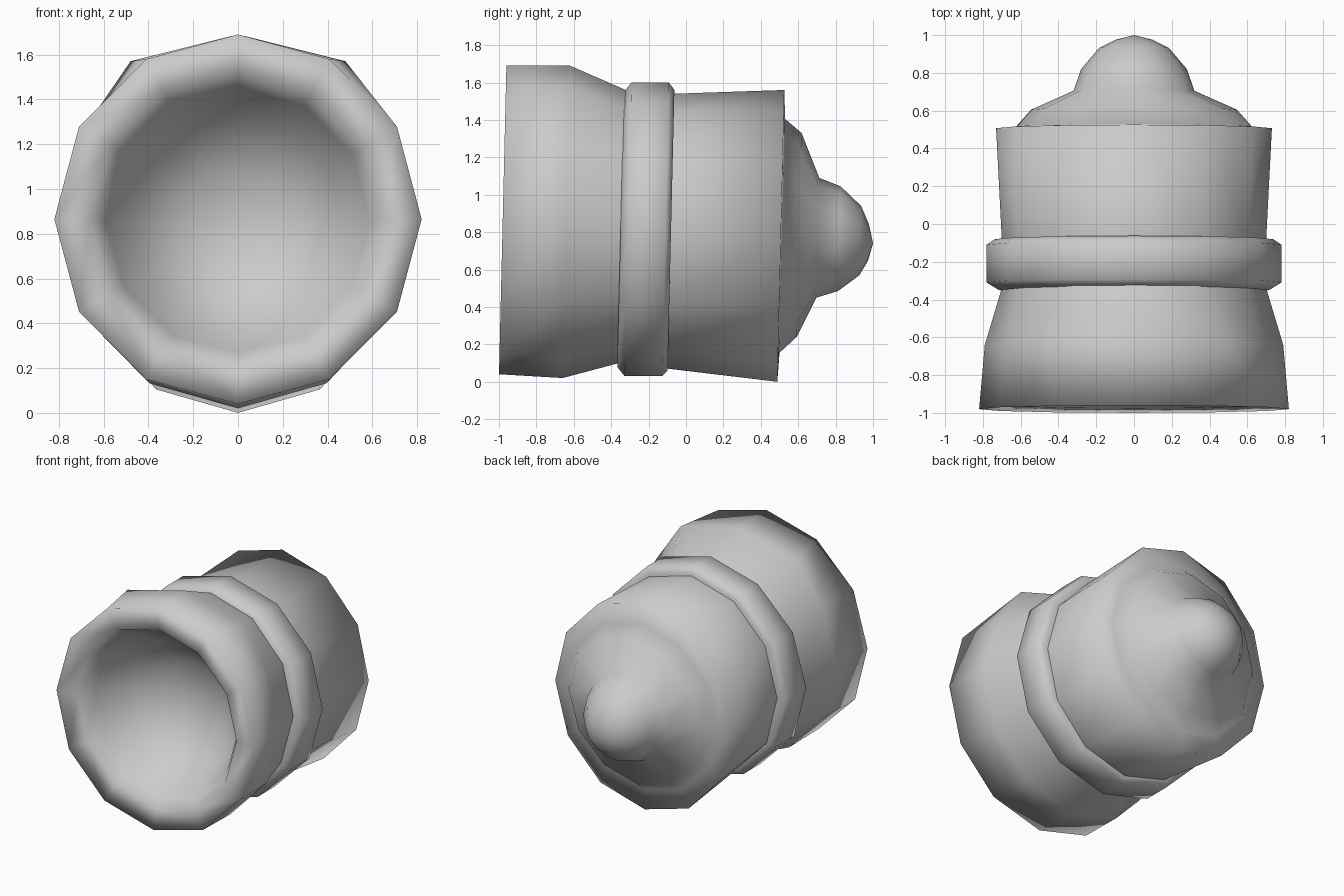
import bpy, bmesh, math

if "Cube" in bpy.data.objects:
    bpy.data.objects.remove(bpy.data.objects["Cube"])

SIDES = 12
TILT = 0.024   # the end planes lean back slightly


def lathe(name, rings, tweaks=None):
    """Skin rings (y, centre z, radius x, radius z) along y; radius 0 makes a pole."""
    bm = bmesh.new()
    loops = []
    for r, (y, cz, rx, rz) in enumerate(rings):
        if rx == 0:
            loops.append([bm.verts.new((0, y, cz))])
            continue
        loop = []
        for i in range(SIDES):
            a = 2 * math.pi * i / SIDES
            x, z = rx * math.cos(a), rz * math.sin(a)
            if tweaks and (r, i) in tweaks:
                dx, dz = tweaks[(r, i)]
                x, z = x + dx, z + dz
            loop.append(bm.verts.new((x, y + TILT * z, cz + z)))
        loops.append(loop)
    for a, b in zip(loops, loops[1:]):
        for i in range(SIDES):
            j = (i + 1) % SIDES
            if len(b) == 1:
                bm.faces.new((a[i], a[j], b[0]))
            elif len(a) == 1:
                bm.faces.new((a[0], b[j], b[i]))
            else:
                bm.faces.new((a[i], a[j], b[j], b[i]))
    bmesh.ops.recalc_face_normals(bm, faces=bm.faces)
    me = bpy.data.meshes.new(name)
    bm.to_mesh(me)
    bm.free()
    for p in me.polygons:
        p.use_smooth = True
    ob = bpy.data.objects.new(name, me)
    bpy.context.collection.objects.link(ob)
    return ob


# flared front cup: hollow bowl, thick rim, outer wall with two raised corners
lathe("front_cup", [
    (-0.44, 0.84, 0, 0),
    (-0.49, 0.84, 0.26, 0.26),
    (-0.63, 0.85, 0.47, 0.47),
    (-0.85, 0.86, 0.59, 0.59),
    (-0.96, 0.865, 0.66, 0.66),
    (-0.98, 0.865, 0.82, 0.825),
    (-0.64, 0.855, 0.79, 0.835),
    (-0.34, 0.83, 0.70, 0.73),
    (-0.28, 0.825, 0.69, 0.72),
], {(6, 2): (0.085, -0.008), (6, 4): (-0.085, -0.008)})

# raised collar with bevelled edges
lathe("collar", [
    (-0.345, 0.815, 0.66, 0.68),
    (-0.35, 0.815, 0.715, 0.735),
    (-0.31, 0.815, 0.78, 0.785),
    (-0.11, 0.815, 0.78, 0.785),
    (-0.08, 0.81, 0.735, 0.75),
    (-0.08, 0.81, 0.66, 0.69),
])

# rear barrel, stepped end cone and rounded nose
lathe("rear_barrel", [
    (-0.14, 0.81, 0.70, 0.73),
    (-0.08, 0.805, 0.70, 0.735),
    (0.507, 0.78, 0.73, 0.78),
    (0.515, 0.78, 0.625, 0.625),
    (0.605, 0.785, 0.545, 0.545),
    (0.705, 0.77, 0.32, 0.32),
    (0.82, 0.765, 0.28, 0.28),
    (0.932, 0.755, 0.185, 0.185),
    (0.975, 0.745, 0.10, 0.10),
    (1.0, 0.74, 0, 0),
])
